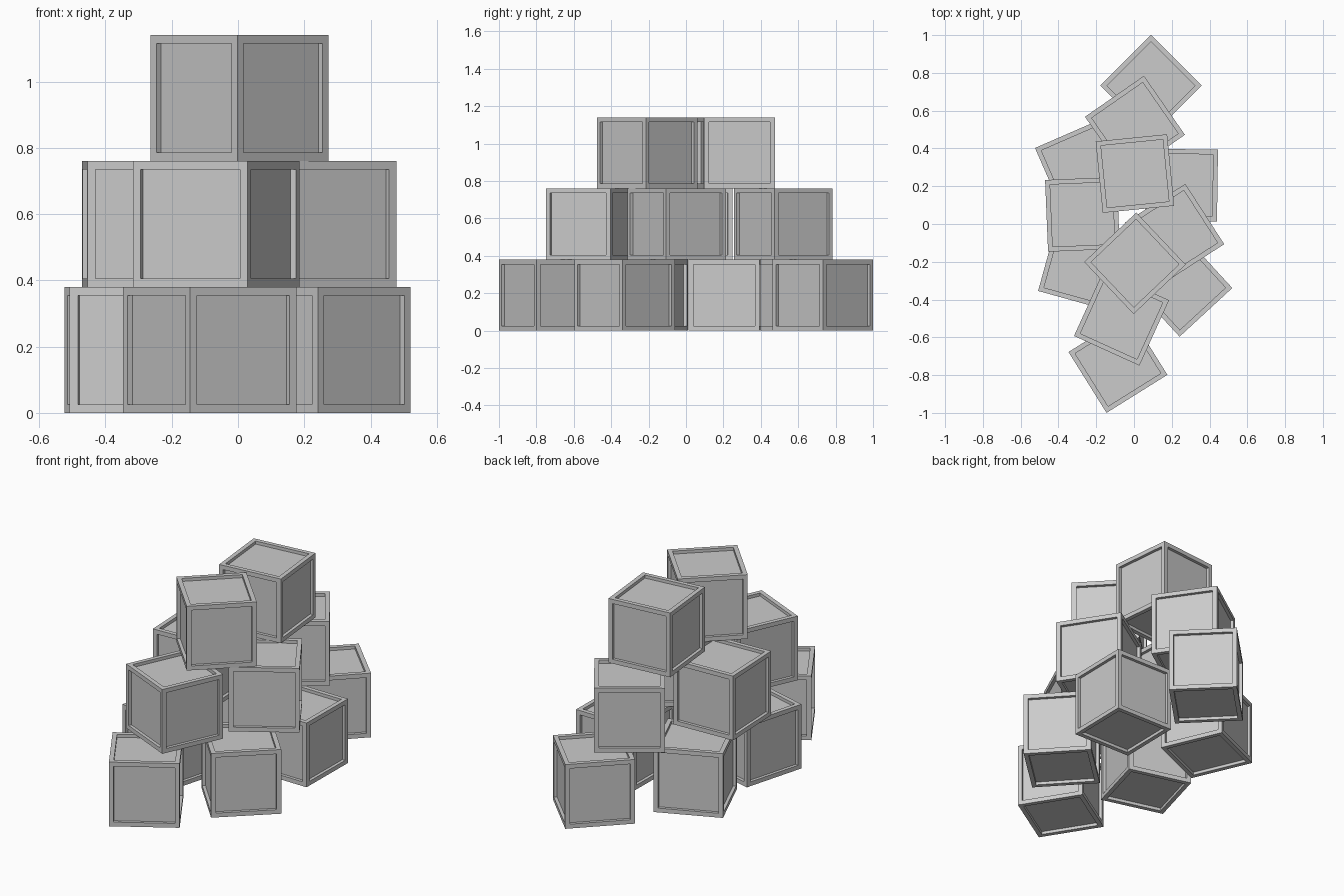
import bpy, bmesh
from math import radians

if "Cube" in bpy.data.objects:
    bpy.data.objects.remove(bpy.data.objects["Cube"], do_unlink=True)

SIDE = 0.38      # crate edge length
FRAME = 0.036    # width of the raised frame
DEPTH = 0.018    # how far panels are sunk

grey = bpy.data.materials.new("crate_grey")
grey.use_nodes = True
colour = (0.6, 0.6, 0.6, 1)
grey.diffuse_color = colour
grey.node_tree.nodes["Principled BSDF"].inputs["Base Color"].default_value = colour

# One shared crate: a cube with a sunken panel on each of its six faces
mesh = bpy.data.meshes.new("crate")
bm = bmesh.new()
bmesh.ops.create_cube(bm, size=SIDE)
panels = bm.faces[:]
bmesh.ops.inset_individual(bm, faces=panels, thickness=FRAME)
walls = bmesh.ops.extrude_discrete_faces(bm, faces=panels)
for face in walls["faces"]:
    face.normal_update()
    bmesh.ops.translate(bm, verts=face.verts, vec=face.normal * -DEPTH)
bmesh.ops.recalc_face_normals(bm, faces=bm.faces)
bm.to_mesh(mesh)
bm.free()
mesh.materials.append(grey)

# Crates in each tier, from the ground up: x, y, turn in degrees
tiers = {
    "bottom_crate": [(-0.085, -0.738, 32), (0.252, -0.328, 42.7),
                     (-0.274, -0.222, -15.5), (-0.274, 0.304, 23.5),
                     (0.252, 0.206, -0.8), (0.09, 0.732, 45)],
    "middle_crate": [(0.005, 0.52, 34.8), (-0.273, 0.051, 2.4),
                     (0.215, -0.05, 32.8), (-0.066, -0.498, -24.4)],
    "top_crate": [(0.005, 0.267, 5.7), (0.005, -0.208, 43.5)],
}
for level, (name, crates) in enumerate(tiers.items()):
    for i, (x, y, turn) in enumerate(crates, 1):
        crate = bpy.data.objects.new(f"{name}_{i}", mesh)
        crate.location = (x, y, (level + 0.5) * SIDE)
        crate.rotation_euler.z = radians(turn)
        bpy.context.collection.objects.link(crate)
